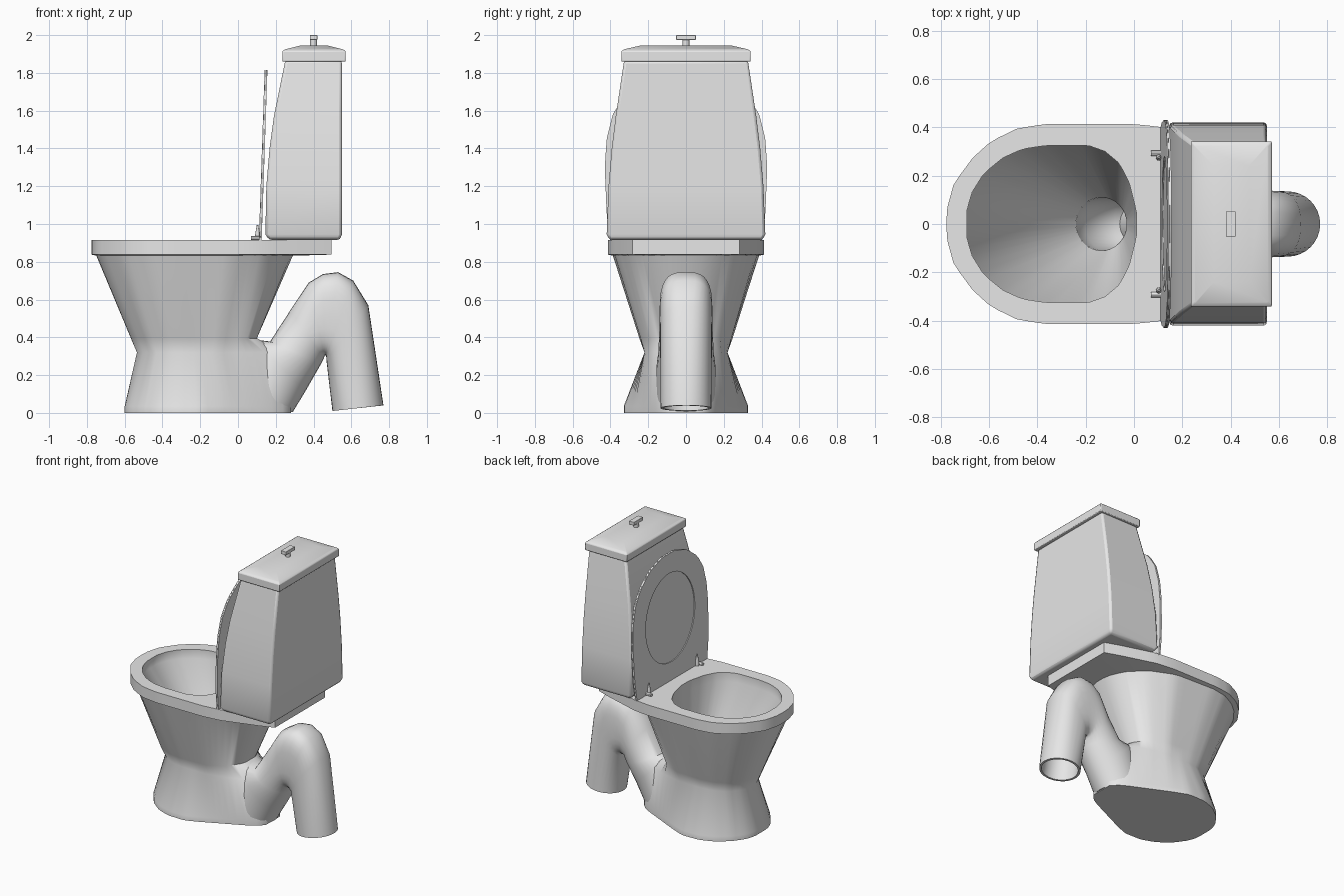
import bpy, bmesh, math
from mathutils import Vector

if "Cube" in bpy.data.objects:
    bpy.data.objects.remove(bpy.data.objects["Cube"])

ceramic = bpy.data.materials.new("ceramic grey")
ceramic.diffuse_color = (0.8, 0.8, 0.8, 1)
ceramic.use_nodes = True
ceramic.node_tree.nodes["Principled BSDF"].inputs["Base Color"].default_value = ceramic.diffuse_color


def loft(name, rings, caps=True, cyclic=False, angle=30, bevel=0):
    """Skin a list of equal-length vertex rings into one object."""
    bm = bmesh.new()
    loops = [[bm.verts.new(p) for p in r] for r in rings]
    n = len(loops[0])
    pairs = list(zip(loops, loops[1:]))
    if cyclic:
        pairs.append((loops[-1], loops[0]))
    for a, b in pairs:
        for i in range(n):
            j = (i + 1) % n
            bm.faces.new((a[i], a[j], b[j], b[i]))
    if caps:
        bm.faces.new(loops[0])
    if not cyclic:      # without caps only the first ring stays open
        bm.faces.new(loops[-1])
    bmesh.ops.recalc_face_normals(bm, faces=bm.faces[:])
    mesh = bpy.data.meshes.new(name)
    bm.to_mesh(mesh)
    bm.free()
    mesh.materials.append(ceramic)
    ob = bpy.data.objects.new(name, mesh)
    bpy.context.collection.objects.link(ob)
    bpy.ops.object.select_all(action='DESELECT')
    ob.select_set(True)
    bpy.context.view_layer.objects.active = ob
    bpy.ops.object.shade_smooth_by_angle(angle=math.radians(angle))
    if bevel:
        m = ob.modifiers.new("bevel", 'BEVEL')
        m.width, m.segments, m.limit_method = bevel, 2, 'ANGLE'
        m.angle_limit = math.radians(40)
    return ob


def outline(half, centre, n=64):
    """Mirror a half outline and sample it at even angles about its centre."""
    poly = half + [(a, -b) for a, b in reversed(half)]
    pts = []
    for k in range(n):
        t = 2 * math.pi * (k + 0.5) / n
        d = (math.cos(t), math.sin(t))
        best = 0
        for (ax, ay), (bx, by) in zip(poly, poly[1:] + poly[:1]):
            ax, bx = ax - centre, bx - centre
            ex, ey = bx - ax, by - ay
            det = ex * d[1] - ey * d[0]
            if abs(det) < 1e-9:
                continue
            s = (ay * d[0] - ax * d[1]) / det
            r = (ax + s * ex) * d[0] + (ay + s * ey) * d[1]
            if -1e-6 <= s <= 1 + 1e-6 and r > best:
                best = r
        pts.append((centre + best * d[0], best * d[1]))
    return pts


def level(pts, z):
    return [(x, y, z) for x, y in pts]


def ellipse(cx, rx, ry, n=64):
    return [(cx + rx * math.cos(2 * math.pi * (k + 0.5) / n),
             ry * math.sin(2 * math.pi * (k + 0.5) / n)) for k in range(n)]


def rect(x0, x1, w, z):
    return [(x0, -w, z), (x1, -w, z), (x1, w, z), (x0, w, z)]


# Bowl, rim and pedestal as one skin, from the open drain out to the base
hole = outline([(-.69, .06), (-.67, .13), (-.62, .21), (-.54, .275), (-.46, .31),
                (-.36, .325), (-.19, .325), (-.12, .30), (-.06, .25), (-.02, .17),
                (.01, .05)], -.3)
rim = outline([(-.775, .058), (-.745, .168), (-.666, .275), (-.59, .343), (-.483, .395),
               (-.37, .413), (0, .413), (.13, .40), (.495, .29)], -.3)
under = outline([(-.75, .052), (-.72, .155), (-.645, .25), (-.57, .315), (-.47, .367),
                 (-.36, .387), (-.05, .375), (.13, .295), (.24, .18), (.29, .06)], -.3)
throat = outline([(-.567, .04), (-.54, .11), (-.48, .19), (-.38, .235), (-.29, .247),
                  (-.09, .24), (.03, .18), (.10, .07)], -.27)
waist = outline([(-.535, .04), (-.51, .10), (-.45, .17), (-.36, .21), (-.28, .22),
                 (-.10, .22), (.05, .185), (.18, .13), (.24, .06)], -.27)
foot = outline([(-.60, .07), (-.58, .135), (-.52, .22), (-.43, .29), (-.33, .327),
                (-.2, .33), (-.10, .29), (.20, .15), (.28, .10)], -.27)
drain = ellipse(-.135, .105, .11)
loft("bowl_and_pedestal", [
    level(drain, .30), level(hole, .85), level(hole, .915),
    level(rim, .915), level(rim, .838), level(under, .832), level(throat, .395),
    level(waist, .32), level(foot, .035), level(foot, 0)], caps=False, angle=45)


# Waste pipe: each ring spans a lower and an upper silhouette point
def pipe_ring(lo, hi, ry, square=1, n=32):
    lo, hi = Vector(lo), Vector(hi)
    c, h = (lo + hi) / 2, (hi - lo) / 2
    ring = []
    for k in range(n):
        u, v = math.cos(2 * math.pi * k / n), math.sin(2 * math.pi * k / n)
        u, v = (math.copysign(abs(a) ** square, a) for a in (u, v))
        ring.append((c.x + h.x * u, ry * v, c.y + h.y * u))
    return ring


outer = [((.29, .004), (-.08, .004), .155), ((.36, .12), (.07, .39), .155),
         ((.44, .26), (.17, .378), .147), ((.455, .29), (.275, .54), .142),
         ((.458, .30), (.375, .69), .14, .75), ((.46, .305), (.45, .735), .14, .65),
         ((.465, .305), (.53, .745), .14, .65), ((.467, .30), (.61, .70), .14, .65),
         ((.468, .28), (.69, .57), .137, .8), ((.50, .01), (.77, .04), .135)]
# the inside runs back up the leg, over the bend and down to the bowl's drain
inner = [((.515, .012), (.755, .038), .12), ((.483, .28), (.675, .56), .122),
         ((.48, .315), (.60, .68), .122), ((.465, .325), (.53, .725), .122),
         ((.45, .32), (.46, .717), .122), ((.44, .29), (.29, .53), .122),
         ((.34, .13), (.14, .32), .12), ((.23, .05), (.09, .30), .115),
         ((.08, .04), (.03, .29), .112), ((-.08, .06), (0, .28), .11),
         ((-.20, .15), (-.03, .29), .11), ((-.24, .30), (-.03, .30), .11)]
loft("waste_pipe", [pipe_ring(*r) for r in reversed(outer + inner)],
     caps=False, angle=50)

# Tank, tapered towards the top, with its domed cover
loft("tank", [rect(.165, .54, .405, .916), rect(.145, .55, .42, .945),
              rect(.15, .55, .41, 1.2), rect(.167, .55, .393, 1.4),
              rect(.19, .55, .372, 1.57), rect(.25, .55, .328, 1.865)], bevel=.014)
loft("tank_cover", [rect(.235, .57, .342, 1.86), rect(.235, .57, .342, 1.915),
                    rect(.25, .555, .327, 1.925), rect(.33, .475, .24, 1.945)],
     bevel=.005)

# Flush knob on a short stem
stem = ellipse(.4, .018, .018, 16)
loft("flush_stem", [level(stem, 1.935), level(stem, 1.98)])
loft("flush_knob", [rect(.38, .42, .052, 1.975), rect(.38, .42, .052, 2.0)], bevel=.002)

# Raised seat ring with the seat lid behind it, leaning slightly back
seat_edge = outline([(.905, .40), (1.05, .42), (1.3, .43), (1.45, .42), (1.58, .388),
                     (1.68, .325), (1.77, .21), (1.815, .07)], 1.35)
seat_hole = ellipse(1.36, .315, .28)


def upright(pts, off):
    return [(.110 + off + (z - .905) * .034, y, z) for z, y in pts]


loft("seat", [upright(seat_edge, 0), upright(seat_hole, 0),
              upright(seat_hole, .006), upright(seat_edge, .006)],
     caps=False, cyclic=True)
loft("seat_lid", [upright(seat_edge, .007), upright(seat_edge, .015)])

# Hinges: a pin lying on the rim and an upright peg on each side
for side, s in (("left", -1), ("right", 1)):
    pin = [(s * .293 + .011 * math.cos(t), .926 + .011 * math.sin(t))
           for t in (math.pi * k / 6 for k in range(12))]
    loft(side + "_hinge_pin", [[(x, y, z) for y, z in pin] for x in (.07, .122)])
    loft(side + "_hinge_peg",
         [[(.103 + r * math.cos(t), s * .275 + r * math.sin(t), z)
           for t in (math.pi * k / 6 for k in range(12))]
          for r, z in ((.013, .912), (.012, .945), (.004, .995))])
